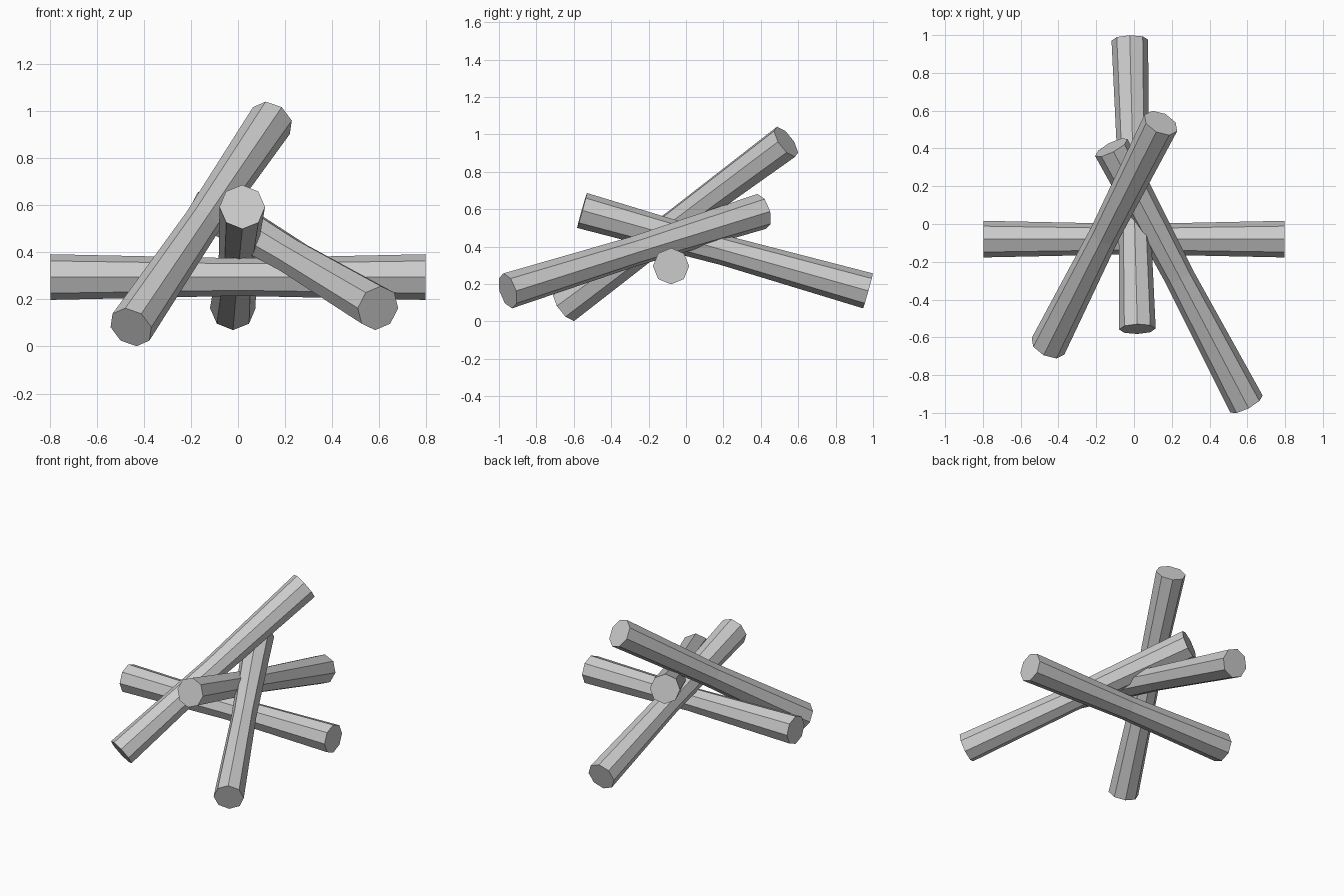
import bpy
import bmesh
from math import sin, cos, pi
from mathutils import Vector

if "Cube" in bpy.data.objects:
    bpy.data.objects.remove(bpy.data.objects["Cube"])

SIDES = 8
# position along the log, radius: slightly waisted in the middle
PROFILE = [(0.0, 0.097), (0.5, 0.080), (1.0, 0.097)]


def log(name, start, end):
    """Eight-sided log between two end-cap centres, one edge facing up."""
    a, b = Vector(start), Vector(end)
    d = (b - a).normalized()
    side = d.cross(Vector((0, 0, 1))).normalized()
    up = side.cross(d)
    bm = bmesh.new()
    rings = []
    for t, r in PROFILE:
        c = a.lerp(b, t)
        rings.append([bm.verts.new(c + r * (cos(2 * pi * i / SIDES) * side
                                            + sin(2 * pi * i / SIDES) * up))
                      for i in range(SIDES)])
    for lo, hi in zip(rings, rings[1:]):
        for i in range(SIDES):
            j = (i + 1) % SIDES
            bm.faces.new((lo[i], lo[j], hi[j], hi[i]))
    bm.faces.new(rings[0])
    bm.faces.new(rings[-1])
    bmesh.ops.recalc_face_normals(bm, faces=bm.faces)
    mesh = bpy.data.meshes.new(name)
    bm.to_mesh(mesh)
    bm.free()
    bpy.context.collection.objects.link(bpy.data.objects.new(name, mesh))


# Crossed pile of campfire logs
log("cross_log", (-0.797, -0.08, 0.295), (0.797, -0.08, 0.295))
log("steep_log", (-0.455, -0.647, 0.082), (0.142, 0.535, 0.96))
log("right_log", (0.595, -0.953, 0.163), (-0.12, 0.405, 0.588))
log("back_log", (-0.022, 0.973, 0.163), (0.018, -0.556, 0.593))
